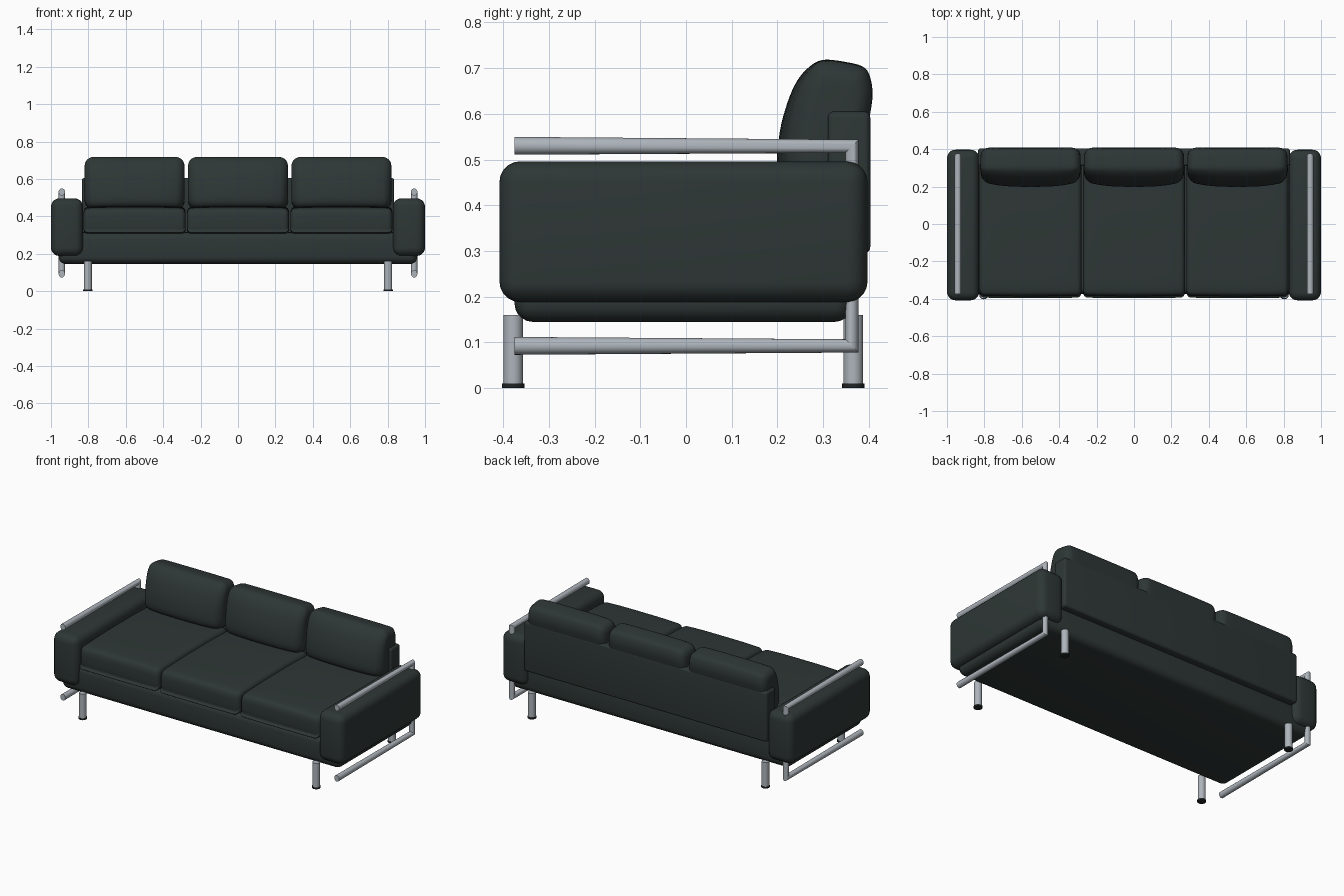
import bpy, bmesh, math
from mathutils import Vector

cube = bpy.data.objects.get("Cube")
if cube:
    bpy.data.objects.remove(cube, do_unlink=True)


def material(name, color, metallic=0.0):
    m = bpy.data.materials.new(name)
    m.use_nodes = True
    m.diffuse_color = (*color, 1)
    node = m.node_tree.nodes["Principled BSDF"]
    node.inputs["Base Color"].default_value = (*color, 1)
    node.inputs["Roughness"].default_value = 0.6
    return m


LEATHER = material("dark green leather", (0.027, 0.038, 0.036))
STEEL = material("brushed steel", (0.42, 0.46, 0.50))
RUBBER = material("black rubber", (0.015, 0.018, 0.018))


def finish(name, bm, mat, angle=40):
    bmesh.ops.recalc_face_normals(bm, faces=bm.faces)
    mesh = bpy.data.meshes.new(name)
    bm.to_mesh(mesh)
    bm.free()
    mesh.materials.append(mat)
    ob = bpy.data.objects.new(name, mesh)
    bpy.context.collection.objects.link(ob)
    bpy.ops.object.select_all(action="DESELECT")
    ob.select_set(True)
    bpy.context.view_layer.objects.active = ob
    bpy.ops.object.shade_smooth_by_angle(angle=math.radians(angle))
    return ob


def rounded_box(name, lo, hi, radius, mat=LEATHER):
    lo, hi = Vector(lo), Vector(hi)
    bm = bmesh.new()
    bmesh.ops.create_cube(bm, size=1)
    for v in bm.verts:
        v.co = (lo + hi) / 2 + v.co * (hi - lo)
    bmesh.ops.bevel(bm, geom=bm.edges[:], offset=radius, segments=5,
                    profile=0.5, affect="EDGES")
    return finish(name, bm, mat)


def cylinder(name, x, y, z0, z1, radius, mat):
    bm = bmesh.new()
    bmesh.ops.create_cone(bm, cap_ends=True, segments=24, radius1=radius,
                          radius2=radius, depth=z1 - z0)
    bmesh.ops.translate(bm, verts=bm.verts, vec=(x, y, (z0 + z1) / 2))
    return finish(name, bm, mat)


def bridge_rings(bm, rings):
    n = len(rings[0])
    for a, b in zip(rings, rings[1:]):
        for i in range(n):
            j = (i + 1) % n
            bm.faces.new((a[i], a[j], b[j], b[i]))
    bm.faces.new(rings[0])
    bm.faces.new(rings[-1])


def smooth_loop(points, steps=4):
    # Closed Catmull-Rom loop through the profile points
    pts = [Vector(p) for p in points]
    n, out = len(pts), []
    for i in range(n):
        a, b, c, d = (pts[(i + k) % n] for k in (-1, 0, 1, 2))
        for s in range(steps):
            t = s / steps
            out.append(0.5 * (2 * b + (c - a) * t + (2 * a - 5 * b + 4 * c - d) * t ** 2
                              + (3 * b - a - 3 * c + d) * t ** 3))
    return out


def cushion(name, cx, half, profile, radius, bulge, crown):
    # Side profile (y, z) swept along x, rounded in at both ends
    loop = smooth_loop(profile)
    ys, zs = [p.x for p in loop], [p.y for p in loop]
    cy, cz = (min(ys) + max(ys)) / 2, (min(zs) + max(zs)) / 2
    hy, hz = max(ys) - cy, max(zs) - cz
    angles = [math.radians(90 * k / 6) for k in range(7)]
    right = [(half - radius + radius * math.sin(a), radius * (1 - math.cos(a)))
             for a in angles]
    flat = [((half - radius) * k / 5, 0) for k in range(-4, 5)]
    stations = [(-x, d) for x, d in reversed(right)] + flat + right
    bm = bmesh.new()
    rings = []
    for x, inset in stations:
        u = abs(x / half)
        ring = []
        for p in loop:
            fy, fz = (p.x - cy) / hy, (p.y - cz) / hz
            y = p.x - fy * inset + bulge * u ** 3 * max(0, -fy)
            z = p.y - fz * inset - crown * u ** 4 * max(0, fz)
            ring.append(bm.verts.new((cx + x, y, z)))
        rings.append(ring)
    bridge_rings(bm, rings)
    return finish(name, bm, LEATHER, 60)


def side_rail(name, x):
    # Open steel frame with mitred rear corners, slightly wider at the front
    path = [(-0.375, 0.53, 0.0195, 0), (0.363, 0.529, 0.0145, 1),
            (0.363, 0.0925, 0.0145, -1), (-0.375, 0.0925, 0.0195, 0)]
    normals = [(0, 1), (1, 1), (1, -1), (0, -1)]
    bm = bmesh.new()
    rings = []
    for (y, z, r, _), (ny, nz) in zip(path, normals):
        ring = []
        for k in range(20):
            a = math.tau * k / 20
            c = r * math.cos(a)
            ring.append(bm.verts.new((x + 0.017 * math.sin(a), y + ny * c, z + nz * c)))
        rings.append(ring)
    bridge_rings(bm, rings)
    return finish(name, bm, STEEL, 35)


# Upholstered body
rounded_box("seat_base", (-0.96, -0.375, 0.145), (0.96, 0.365, 0.315), 0.04)
rounded_box("back_panel", (-0.835, 0.31, 0.295), (0.835, 0.403, 0.605), 0.014)

# Arms, steel rails and legs on both sides
for side, s in (("left", 1), ("right", -1)):
    x0, x1 = sorted((s * 0.828, s * 1.0))
    rounded_box(side + "_arm", (x0, -0.408, 0.188), (x1, 0.397, 0.496), 0.045)
    side_rail(side + "_rail", s * 0.942)
    for end, y in (("front", -0.378), ("back", 0.366)):
        cylinder(f"{end}_{side}_leg", s * 0.803, y, 0.008, 0.16, 0.0215, STEEL)
        cylinder(f"{end}_{side}_foot", s * 0.803, y, 0, 0.01, 0.0245, RUBBER)

# Three seat cushions and three back cushions
SEAT = [(-0.365, 0.308), (-0.383, 0.325), (-0.387, 0.375), (-0.382, 0.425),
        (-0.355, 0.445), (-0.25, 0.452), (0, 0.456), (0.22, 0.452),
        (0.3, 0.44), (0.315, 0.375), (0.3, 0.308), (0, 0.306)]
BACK = [(0.225, 0.45), (0.2, 0.485), (0.205, 0.56), (0.222, 0.625), (0.243, 0.672),
        (0.27, 0.703), (0.3, 0.718), (0.345, 0.714), (0.385, 0.704), (0.401, 0.685),
        (0.408, 0.645), (0.402, 0.595), (0.385, 0.5), (0.36, 0.445), (0.29, 0.44)]
for place, cx in (("right", -0.553), ("middle", 0), ("left", 0.553)):
    cushion(place + "_seat_cushion", cx, 0.272, SEAT, 0.025, 0.004, 0.006)
    cushion(place + "_back_cushion", cx, 0.267, BACK, 0.045, 0.03, 0.003)
